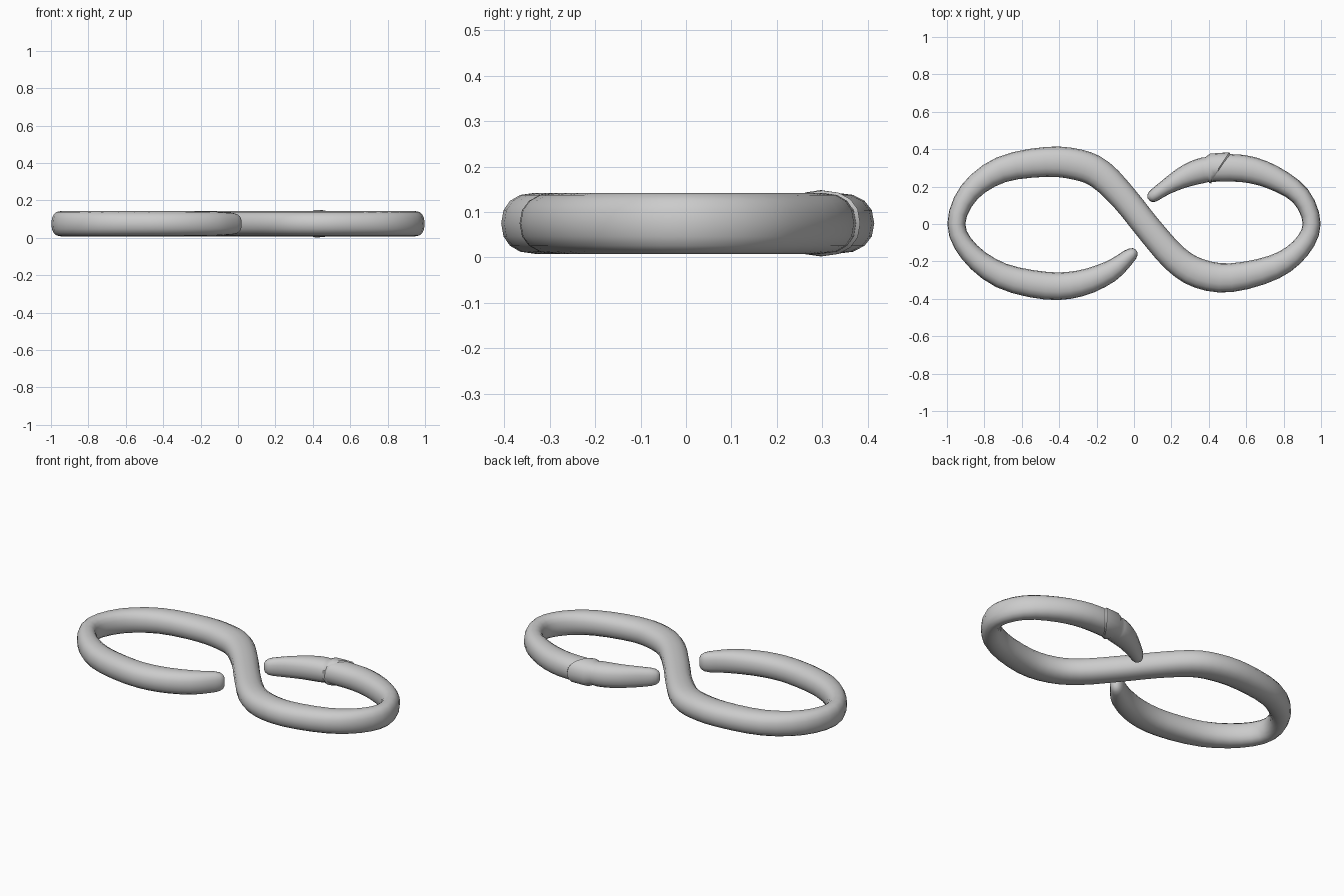
import bpy, bmesh, math
from mathutils import Vector

if "Cube" in bpy.data.objects:
    bpy.data.objects.remove(bpy.data.objects["Cube"])

MID_Z = 0.075
SIDES = 16


def catmull(rows, steps):
    """Smoothly interpolate rows of numbers."""
    out = []
    for i in range(len(rows) - 1):
        p0, p1, p2 = rows[max(i - 1, 0)], rows[i], rows[i + 1]
        p3 = rows[min(i + 2, len(rows) - 1)]
        for s in range(steps):
            t = s / steps
            out.append([0.5 * (2 * b + (c - a) * t + (2 * a - 5 * b + 4 * c - d) * t * t
                               + (3 * b - a - 3 * c + d) * t ** 3)
                        for a, b, c, d in zip(p0, p1, p2, p3)])
    return out + [list(rows[-1])]


def squash(v):
    """Slightly boxy rounded cross-section."""
    return math.copysign(abs(v) ** 0.88, v)


def loft(name, rows, sharp_angle):
    """Loft rings given as x, y, half width, half height, skew."""
    bm = bmesh.new()
    rings = []
    for i, (x, y, w, h, skew) in enumerate(rows):
        a, b = rows[max(i - 1, 0)], rows[min(i + 1, len(rows) - 1)]
        tan = Vector((b[0] - a[0], b[1] - a[1], 0)).normalized()
        side = Vector((-tan.y, tan.x, 0))
        ring = []
        for k in range(SIDES):
            ang = 2 * math.pi * k / SIDES
            u, v = w * squash(math.cos(ang)), h * squash(math.sin(ang))
            ring.append(bm.verts.new(Vector((x, y, MID_Z + v)) + side * u + tan * skew * u))
        rings.append(ring)
    for r0, r1 in zip(rings, rings[1:]):
        for k in range(SIDES):
            j = (k + 1) % SIDES
            bm.faces.new((r0[k], r0[j], r1[j], r1[k]))
    bm.faces.new(rings[0])
    bm.faces.new(rings[-1])
    bmesh.ops.recalc_face_normals(bm, faces=bm.faces)
    mesh = bpy.data.meshes.new(name)
    bm.to_mesh(mesh)
    bm.free()
    ob = bpy.data.objects.new(name, mesh)
    bpy.context.collection.objects.link(ob)
    bpy.ops.object.select_all(action='DESELECT')
    ob.select_set(True)
    bpy.context.view_layer.objects.active = ob
    bpy.ops.object.shade_smooth_by_angle(angle=math.radians(sharp_angle))
    return ob


# Body centre line from tail to neck: x, y, half width
path = [(-0.03, -0.175, 0.040), (-0.13, -0.255, 0.058), (-0.29, -0.318, 0.070),
        (-0.47, -0.33, 0.074), (-0.71, -0.275, 0.068), (-0.88, -0.15, 0.055),
        (-0.95, 0.0, 0.048), (-0.88, 0.17, 0.057), (-0.71, 0.29, 0.070),
        (-0.47, 0.332, 0.080), (-0.30, 0.317, 0.083), (-0.18, 0.265, 0.080),
        (-0.05, 0.135, 0.073), (0.08, -0.027, 0.072), (0.22, -0.185, 0.075),
        (0.35, -0.265, 0.079), (0.52, -0.287, 0.077), (0.75, -0.23, 0.066),
        (0.89, -0.13, 0.054), (0.95, 0.0, 0.048), (0.89, 0.15, 0.053),
        (0.74, 0.25, 0.065), (0.58, 0.297, 0.073), (0.40, 0.297, 0.072)]
rows = [[x, y, w, 0.067, 0] for x, y, w in path]
rows[0][3], rows[1][3] = 0.058, 0.065
tail_tip = [[0.013, -0.143, 0.010, 0.022, 0], [0.006, -0.148, 0.023, 0.040, 0],
            [-0.008, -0.158, 0.033, 0.052, 0]]
loft("body", tail_tip + catmull(rows, 3), 50)

# Head with a slanted raised collar overlapping the neck
collar = [(0.475, 0.303, 0.062, 0.058, 0.8), (0.455, 0.301, 0.077, 0.072, 0.8),
          (0.41, 0.297, 0.079, 0.073, 0.12), (0.388, 0.290, 0.066, 0.064, 0.1)]
snout = [(0.37, 0.287, 0.068, 0.067, 0.05), (0.32, 0.273, 0.065, 0.067, 0),
         (0.25, 0.243, 0.055, 0.063, 0), (0.17, 0.196, 0.041, 0.057, 0),
         (0.115, 0.158, 0.035, 0.050, 0)]
nose = [(0.095, 0.144, 0.031, 0.043, 0), (0.083, 0.136, 0.021, 0.032, 0),
        (0.078, 0.132, 0.010, 0.018, 0)]
loft("head", collar + catmull(snout, 2) + nose, 35)
